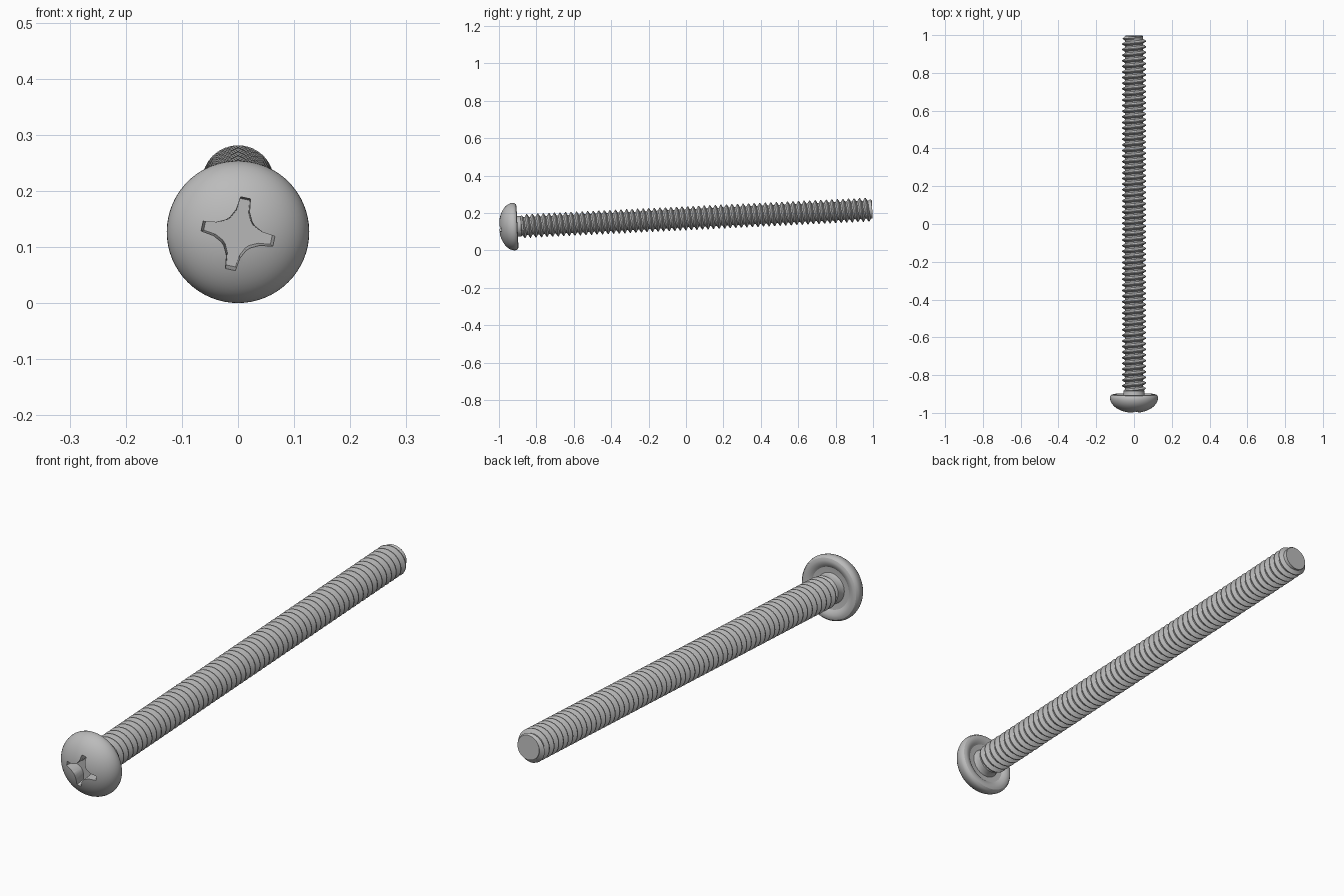
import bpy, bmesh
from math import sin, cos, pi, tau, sqrt, radians
from mathutils import Matrix

if "Cube" in bpy.data.objects:
    bpy.data.objects.remove(bpy.data.objects["Cube"])

# Main dimensions, measured along the screw axis from the head's front
LENGTH, HEAD_R, RIM = 1.998, 0.127, 0.08
CREST, ROOT, PITCH = 0.064, 0.048, 0.0297
THREAD_START, SIDES = 0.11, 32
TILT = radians(2.75)
PLACE = (Matrix.Translation((0, -1 + RIM, HEAD_R)) @ Matrix.Rotation(TILT - pi / 2, 4, 'X')
         @ Matrix.Translation((0, 0, -RIM)))

steel = bpy.data.materials.new("steel_grey")
steel.use_nodes = True
steel.diffuse_color = (0.5, 0.5, 0.5, 1)
steel.node_tree.nodes["Principled BSDF"].inputs["Base Color"].default_value = (0.5, 0.5, 0.5, 1)


def finish(name, bm):
    bmesh.ops.remove_doubles(bm, verts=bm.verts, dist=1e-5)
    bmesh.ops.recalc_face_normals(bm, faces=bm.faces)
    mesh = bpy.data.meshes.new(name)
    bm.to_mesh(mesh)
    bm.free()
    mesh.materials.append(steel)
    obj = bpy.data.objects.new(name, mesh)
    bpy.context.collection.objects.link(obj)
    obj.matrix_world = PLACE
    return obj


def lathe(name, profile, sides=64):
    bm = bmesh.new()
    verts = [bm.verts.new((r, 0, t)) for r, t in profile]
    edges = [bm.edges.new(pair) for pair in zip(verts, verts[1:])]
    bmesh.ops.spin(bm, geom=verts + edges, cent=(0, 0, 0), axis=(0, 0, 1),
                   angle=tau, steps=sides, use_merge=True)
    return finish(name, bm)


def smooth(obj, angle=30):
    bpy.ops.object.select_all(action='DESELECT')
    obj.select_set(True)
    bpy.context.view_layer.objects.active = obj
    bpy.ops.object.shade_smooth_by_angle(angle=radians(angle))


# Domed head with a rolled rim and a recess around the neck
dome = [(HEAD_R * sin(a), RIM * (1 - cos(a))) for a in (i * pi / 28 for i in range(15))]
under = [(0.125, 0.089), (0.119, 0.096), (0.11, 0.099), (0.1, 0.098),
         (0.09, 0.094), (0.082, 0.088), (0.062, 0.086), (0, 0.086)]
head = lathe("head", dome + under)

# Cross-shaped drive recess, tapering inward
bm = bmesh.new()
arm = [(0.066, -0.009), (0.066, 0.009), (0.042, 0.012), (0.026, 0.02), (0.02, 0.026), (0.012, 0.042)]
rings = []
for depth, scale in ((-0.02, 1.05), (0.05, 0.92)):
    ring = []
    for k in range(4):
        turn = Matrix.Rotation(radians(12) + k * pi / 2, 3, 'Z')
        ring += [bm.verts.new(turn @ Matrix.Scale(scale, 3) @ Matrix.Identity(3) @ v)
                 for v in (bm.verts.new((x, y, 0)).co.copy() for x, y in arm)]
    for v in ring:
        v.co.z = depth
    rings.append(ring)
bmesh.ops.delete(bm, geom=[v for v in bm.verts if not any(v in r for r in rings)], context='VERTS')
for i in range(len(rings[0])):
    j = (i + 1) % len(rings[0])
    bm.faces.new((rings[0][i], rings[0][j], rings[1][j], rings[1][i]))
for ring in rings:
    bm.faces.new(ring)
cutter = finish("recess_cutter", bm)
cutter.hide_render = True
bpy.context.view_layer.update()
cut = head.modifiers.new("drive_recess", 'BOOLEAN')
cut.object = cutter
cut.operation = 'DIFFERENCE'
cut.solver = 'EXACT'
bpy.context.view_layer.objects.active = head
bpy.ops.object.modifier_apply(modifier=cut.name)
bpy.data.objects.remove(cutter)
smooth(head)

# Plain neck between the head and the thread
smooth(lathe("neck", [(0, 0.08), (0.062, 0.08), (0.058, 0.092), (0.055, 0.1),
                      (0.055, 0.118), (0.047, 0.124), (0, 0.124)]))

# Threaded shank: a helical grid, tapered at both ends
tooth = [(0, ROOT), (0.25, ROOT), (0.57, CREST), (0.7, CREST)]
turns = int((LENGTH - THREAD_START) / PITCH) + 3
bm = bmesh.new()


def thread_point(turn, phase, radius, side):
    t = THREAD_START + PITCH * (turn - 1 + phase + side / SIDES)
    t = min(max(t, THREAD_START), LENGTH)
    radius = min(radius, ROOT + (t - THREAD_START) * 0.8, ROOT + (LENGTH - t) * 0.9)
    a = tau * side / SIDES
    return bm.verts.new((radius * cos(a), radius * sin(a), t))


columns = [[thread_point(n, phase, radius, side) for n in range(turns) for phase, radius in tooth]
           for side in range(SIDES + 1)]
for a, b in zip(columns, columns[1:]):
    for k in range(len(a) - 1):
        if max(v.co.z for v in (a[k], a[k + 1], b[k], b[k + 1])) - min(
                v.co.z for v in (a[k], a[k + 1], b[k], b[k + 1])) > 1e-6:
            bm.faces.new((a[k], b[k], b[k + 1], a[k + 1]))
bmesh.ops.remove_doubles(bm, verts=bm.verts, dist=1e-5)
bmesh.ops.holes_fill(bm, edges=[e for e in bm.edges if e.is_boundary], sides=0)
smooth(finish("threaded_shank", bm))
